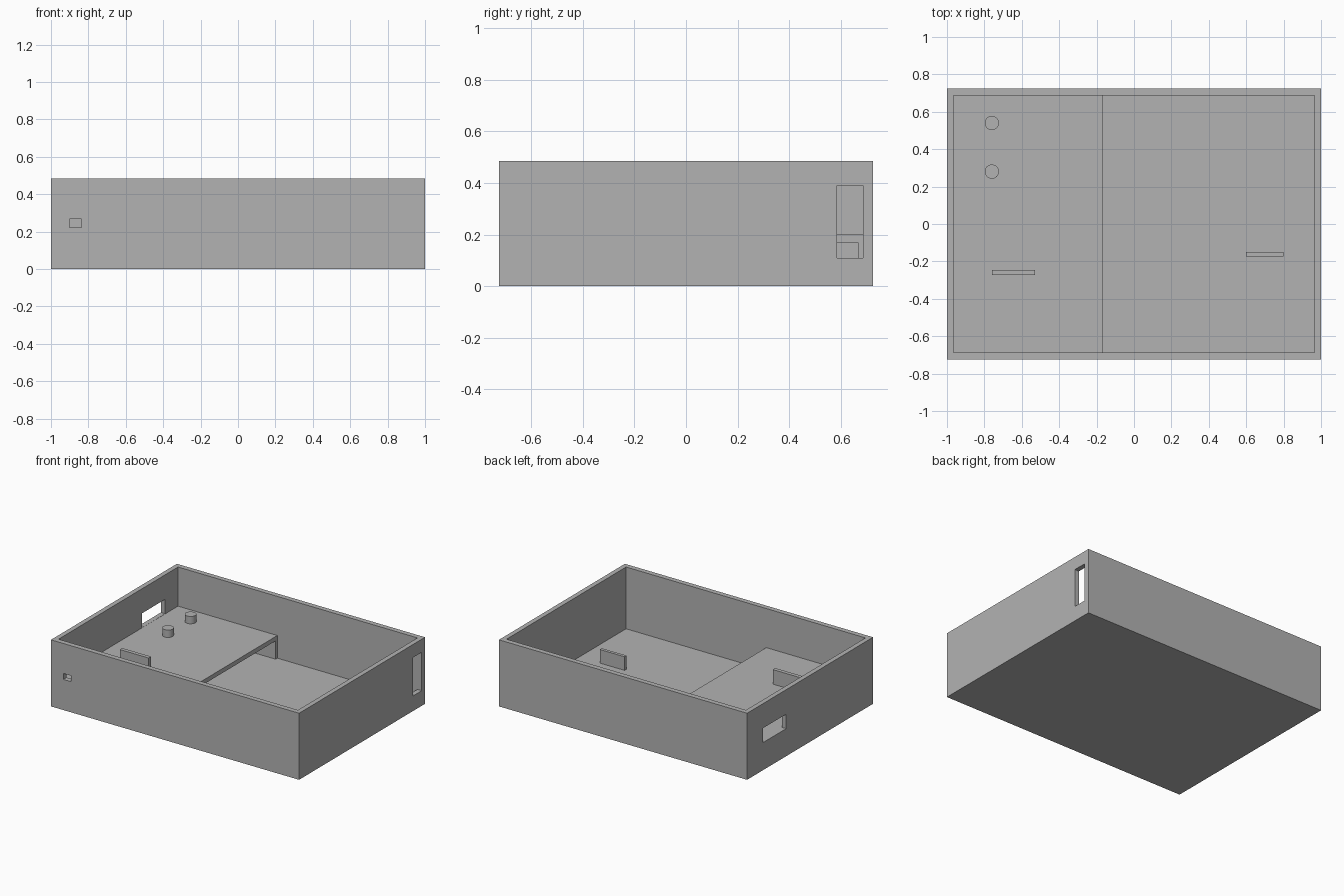
import bpy, bmesh

if "Cube" in bpy.data.objects:
    bpy.data.objects.remove(bpy.data.objects["Cube"])

grey = bpy.data.materials.new("plain grey")
grey.diffuse_color = (0.45, 0.45, 0.45, 1)
grey.use_nodes = True
grey.node_tree.nodes["Principled BSDF"].inputs["Base Color"].default_value = grey.diffuse_color


def add_object(name, bm):
    mesh = bpy.data.meshes.new(name)
    bm.to_mesh(mesh)
    bm.free()
    mesh.materials.append(grey)
    ob = bpy.data.objects.new(name, mesh)
    bpy.context.scene.collection.objects.link(ob)
    return ob


def box(name, x, y, z):
    """Box from (min, max) ranges on each axis."""
    bm = bmesh.new()
    bmesh.ops.create_cube(bm, size=1)
    for v in bm.verts:
        v.co = [r[0] if c < 0 else r[1] for c, r in zip(v.co, (x, y, z))]
    return add_object(name, bm)


def cut(target, cutter):
    mod = target.modifiers.new(cutter.name, 'BOOLEAN')
    mod.operation = 'DIFFERENCE'
    mod.solver = 'EXACT'
    mod.object = cutter
    cutter.hide_render = True
    cutter.display_type = 'WIRE'
    cutter.hide_set(True)


def peg(name, x, y, z0, z1, radius):
    bm = bmesh.new()
    bmesh.ops.create_cone(bm, cap_ends=True, segments=32, radius1=radius,
                          radius2=radius, depth=z1 - z0)
    bmesh.ops.translate(bm, verts=bm.verts, vec=(x, y, (z0 + z1) / 2))
    for f in bm.faces:
        f.smooth = abs(f.normal.z) < 0.5
    for e in bm.edges:
        e.smooth = all(f.smooth for f in e.link_faces)
    return add_object(name, bm)


HX, HY, H = 1.0, 0.725, 0.485    # outer half sizes and height
IX, IY, FLOOR = 0.965, 0.688, 0.035    # inside half sizes and floor level
SHELF, SHELF_X = 0.2, -0.165    # shelf top and its open edge

# open tray with its wall openings
case = box("case", (-HX, HX), (-HY, HY), (0, H))
cut(case, box("cavity_cutter", (-IX, IX), (-IY, IY), (FLOOR, H + 0.2)))
cut(case, box("right_window_cutter", (0.9, 1.1), (0.585, 0.687), (0.11, 0.39)))
cut(case, box("left_window_cutter", (-1.1, -0.9), (0.275, 0.54), (0.201, 0.306)))
cut(case, box("front_port_cutter", (-0.9, -0.838), (-0.8, -0.6), (0.223, 0.267)))

# raised shelf, open underneath, carried by a side wall at each end
box("shelf", (-IX, SHELF_X), (-IY, IY), (0.168, SHELF))
for name, s in (("front", -1), ("back", 1)):
    box(name + "_shelf_support", (-IX, SHELF_X),
        sorted((s * 0.668, s * IY)), (FLOOR, 0.168))

# pegs on the shelf
for name, y in (("front_peg", 0.28), ("back_peg", 0.54)):
    peg(name, -0.76, y, SHELF, 0.254, 0.038)

# upright plates on the shelf and on the floor
box("shelf_plate", (-0.76, -0.528), (-0.274, -0.246), (SHELF, 0.306))
box("floor_plate", (0.6, 0.8), (-0.173, -0.15), (FLOOR, 0.134))
